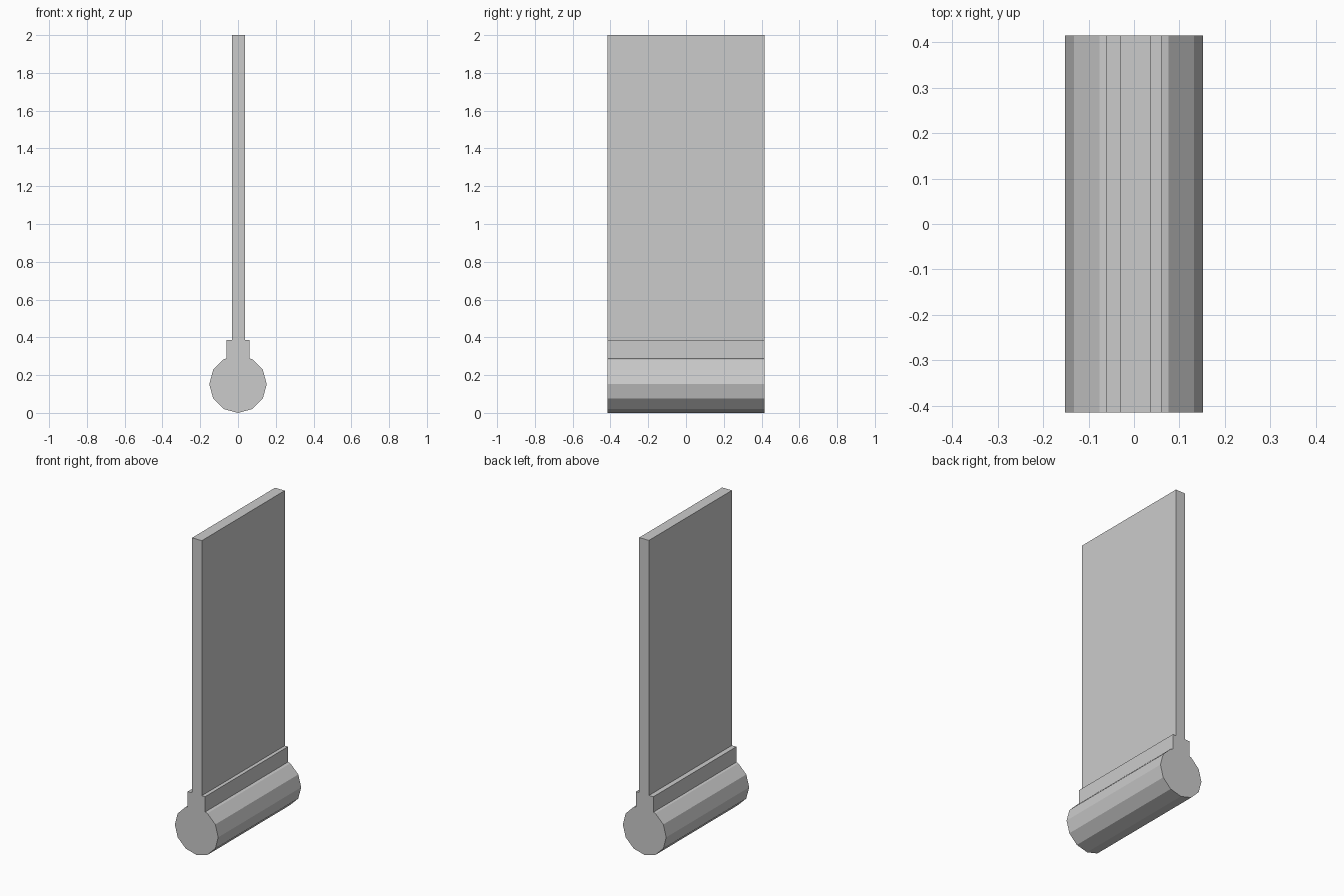
import bpy, bmesh, math

if "Cube" in bpy.data.objects:
    bpy.data.objects.remove(bpy.data.objects["Cube"])

HALF_DEPTH = 0.415


def extrude_profile(name, points):
    """Extrude an x-z outline along y, centred on y = 0."""
    bm = bmesh.new()
    face = bm.faces.new([bm.verts.new((x, -HALF_DEPTH, z)) for x, z in points])
    res = bmesh.ops.extrude_face_region(bm, geom=[face])
    verts = [v for v in res["geom"] if isinstance(v, bmesh.types.BMVert)]
    bmesh.ops.translate(bm, verts=verts, vec=(0, 2 * HALF_DEPTH, 0))
    bmesh.ops.recalc_face_normals(bm, faces=bm.faces)
    mesh = bpy.data.meshes.new(name)
    bm.to_mesh(mesh)
    bm.free()
    obj = bpy.data.objects.new(name, mesh)
    bpy.context.collection.objects.link(obj)
    return obj


# Twelve-sided roller at the base
R = 0.152
extrude_profile("base_roller", [(R * math.sin(i * math.pi / 6),
                                 R + R * math.cos(i * math.pi / 6))
                                for i in range(12)])

# Collar seated on the roller's two top facets
extrude_profile("collar", [(-0.062, 0.287), (0, 2 * R), (0.06, 0.287),
                           (0.06, 0.385), (-0.062, 0.385)])

# Tall thin panel
extrude_profile("panel", [(-0.031, 0.385), (0.037, 0.385),
                          (0.037, 2.0), (-0.031, 2.0)])
